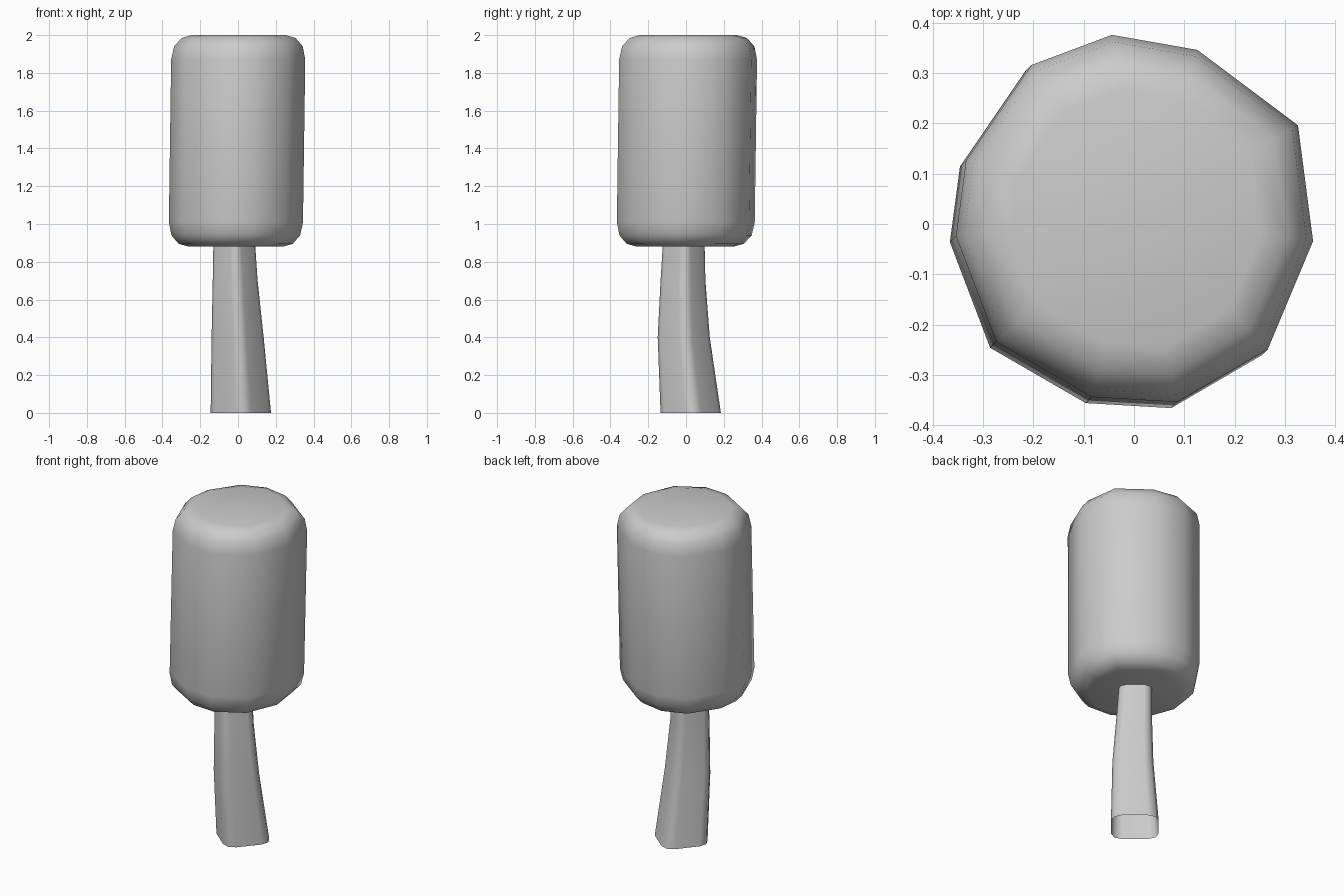
import bpy, bmesh, math
from mathutils import Vector

if "Cube" in bpy.data.objects:
    bpy.data.objects.remove(bpy.data.objects["Cube"])

grey = bpy.data.materials.new("plain grey")
grey.use_nodes = True
colour = (0.6, 0.6, 0.6, 1)
grey.diffuse_color = colour
grey.node_tree.nodes["Principled BSDF"].inputs["Base Color"].default_value = colour


def loft(name, rings, cap_start, cap_end, angle):
    """Skin a stack of equal-length point rings, bottom to top."""
    bm = bmesh.new()
    loops = [[bm.verts.new(p) for p in ring] for ring in rings]
    n = len(loops[0])
    for low, high in zip(loops, loops[1:]):
        for i in range(n):
            j = (i + 1) % n
            bm.faces.new((low[i], low[j], high[j], high[i]))
    if cap_start:
        bm.faces.new(loops[0][::-1])
    if cap_end:
        bm.faces.new(loops[-1])
    mesh = bpy.data.meshes.new(name)
    bm.to_mesh(mesh)
    bm.free()
    mesh.materials.append(grey)
    obj = bpy.data.objects.new(name, mesh)
    bpy.context.collection.objects.link(obj)
    bpy.ops.object.select_all(action="DESELECT")
    obj.select_set(True)
    bpy.context.view_layer.objects.active = obj
    bpy.ops.object.shade_smooth_by_angle(angle=math.radians(angle))
    return obj


# Head: uneven eleven-sided outline, counter-clockwise, with rounded rims
outline = [(0.35, -0.04), (0.32, 0.19), (0.12, 0.34), (-0.05, 0.37),
           (-0.21, 0.31), (-0.34, 0.12), (-0.36, -0.03), (-0.28, -0.24),
           (-0.09, -0.35), (0.08, -0.36), (0.26, -0.255)]
rim = [(0.7, 0), (0.85, 0.015), (0.96, 0.06), (1, 0.13)]
bottom, top = 0.88, 2.0
profile = [(s, bottom + h) for s, h in rim]
profile += [(s, top - h) for s, h in reversed(rim)]


def head_ring(scale, z):
    lean = 0.014 * (z - (bottom + top) / 2)
    return [(x * scale + lean, y * scale + lean, z) for x, y in outline]


loft("head", [head_ring(s, z) for s, z in profile], True, True, 60)


# Handle: square tube with rounded corners, open below, tapering and bending
def handle_ring(x, y, z, width, radius):
    points = []
    inner = width / 2 - radius
    for k in range(4):
        corner = math.radians(5 + 90 * k)
        centre = Vector((x, y)) + inner * math.sqrt(2) * Vector((math.cos(corner), math.sin(corner)))
        for turn in (-45, 0, 45):
            a = corner + math.radians(turn)
            points.append((centre.x + radius * math.cos(a), centre.y + radius * math.sin(a), z))
    return points


stations = [(0.015, 0.025, 0, 0.262, 0.06), (-0.002, -0.012, 0.4, 0.225, 0.05),
            (-0.015, -0.016, 0.7, 0.195, 0.045), (-0.02, -0.012, 0.9, 0.18, 0.04)]
handle = loft("handle", [handle_ring(*s) for s in stations], False, False, 50)
weights = handle.modifiers.new("even shading", "WEIGHTED_NORMAL")
weights.keep_sharp = True
